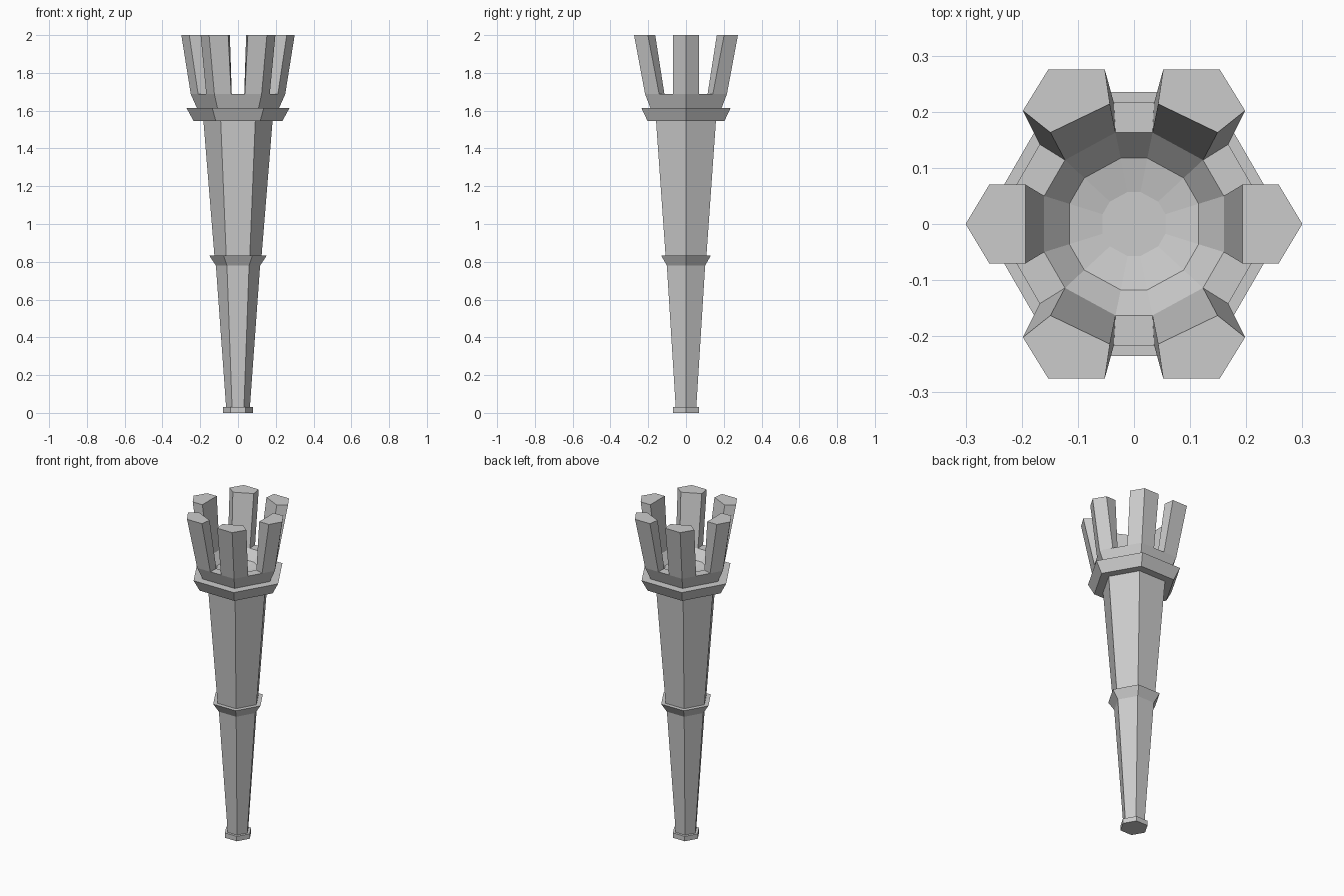
import bpy, bmesh
from math import cos, sin, pi

if "Cube" in bpy.data.objects:
    bpy.data.objects.remove(bpy.data.objects["Cube"])


def loft(name, rings):
    """Closed solid through rings of 3D points, all with the same count."""
    bm = bmesh.new()
    loops = [[bm.verts.new(p) for p in ring] for ring in rings]
    n = len(loops[0])
    for a, b in zip(loops, loops[1:]):
        for i in range(n):
            j = (i + 1) % n
            bm.faces.new((a[i], a[j], b[j], b[i]))
    bm.faces.new(loops[0][::-1])
    bm.faces.new(loops[-1])
    bmesh.ops.recalc_face_normals(bm, faces=bm.faces)
    mesh = bpy.data.meshes.new(name)
    bm.to_mesh(mesh)
    bm.free()
    obj = bpy.data.objects.new(name, mesh)
    bpy.context.collection.objects.link(obj)
    return obj


def hex_ring(r, z):
    return [(r * cos(i * pi / 3), r * sin(i * pi / 3), z) for i in range(6)]


def hex_part(name, profile):
    return loft(name, [hex_ring(r, z) for r, z in profile])


# Handle: pommel, lower grip with flared collar, upper shaft, flared ring
hex_part("handle", [
    (0.08, 0), (0.08, 0.03), (0.063, 0.03), (0.117, 0.78), (0.152, 0.833),
    (0.125, 0.833), (0.183, 1.545), (0.235, 1.545), (0.272, 1.613), (0.21, 1.613)])

# Cup with a shallow twelve-sided bowl cut into it
RIM = 1.687
cup = hex_part("cup", [(0.217, 1.613), (0.25, RIM)])
quarter = [(0.16, 0.05), (0.123, 0.114), (0.033, 0.163)]
inner = (quarter + [(-x, y) for x, y in quarter[::-1]]
         + [(-x, -y) for x, y in quarter] + [(x, -y) for x, y in quarter[::-1]])
cutter = loft("bowl_cutter", [[(x * s, y * s, z) for x, y in inner]
                              for s, z in ((0.35, 1.622), (0.72, 1.635), (1, RIM), (1, RIM + 0.1))])
cutter.hide_render = True
cutter.hide_set(True)
cut = cup.modifiers.new("bowl", 'BOOLEAN')
cut.operation = 'DIFFERENCE'
cut.solver = 'EXACT'
cut.object = cutter

# Prongs: one section for the sides, one for the diagonals, mirrored round
side = ([(0.16, -0.05), (0.211, -0.068), (0.25, 0), (0.211, 0.068), (0.16, 0.05)],
        [(0.193, -0.07), (0.258, -0.07), (0.3, 0), (0.258, 0.07), (0.193, 0.07)])
diagonal = ([(0.123, 0.114), (0.168, 0.142), (0.125, 0.2165), (0.036, 0.2165), (0.033, 0.163)],
            [(0.149, 0.163), (0.198, 0.202), (0.153, 0.275), (0.052, 0.275), (0.043, 0.214)])


def prong(name, section, sx, sy):
    loft(name, [[(x * sx, y * sy, z) for x, y in pts]
                for pts, z in zip(section, (RIM, 2.0))])


for sx, label in ((1, "right"), (-1, "left")):
    prong("prong_" + label, side, sx, 1)
    for sy, end in ((1, "back"), (-1, "front")):
        prong("prong_" + end + "_" + label, diagonal, sx, sy)
